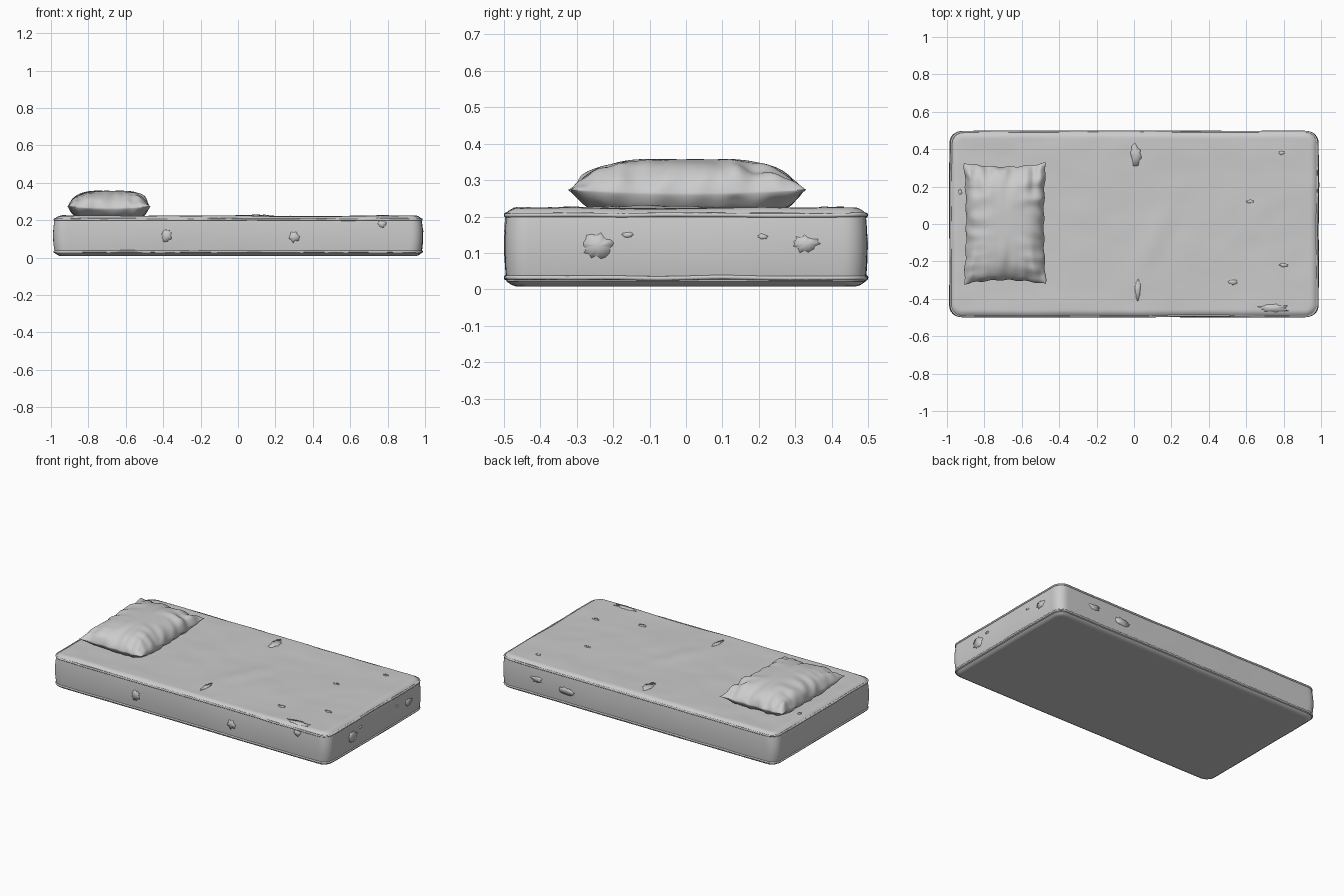
import bpy, bmesh, math, random
from mathutils import Vector, noise
from mathutils.bvhtree import BVHTree

random.seed(4)
if "Cube" in bpy.data.objects:
    bpy.data.objects.remove(bpy.data.objects["Cube"], do_unlink=True)

GREY = (0.6, 0.6, 0.6, 1)
cloth = bpy.data.materials.new("grey cloth")
cloth.diffuse_color = GREY
cloth.use_nodes = True
cloth.node_tree.nodes["Principled BSDF"].inputs["Base Color"].default_value = GREY


def finish(bm, name, angle=60):
    mesh = bpy.data.meshes.new(name)
    bm.to_mesh(mesh)
    mesh.materials.append(cloth)
    ob = bpy.data.objects.new(name, mesh)
    bpy.context.collection.objects.link(ob)
    bpy.ops.object.select_all(action="DESELECT")
    ob.select_set(True)
    bpy.context.view_layer.objects.active = ob
    bpy.ops.object.shade_smooth_by_angle(angle=math.radians(angle))
    return ob


def ease(t):
    # Packs the grid lines towards the edges
    return math.sin(t * math.pi / 2)


def crease(x, y):
    # Slanting fold across the middle of the bed, fading at its ends
    across = (x - 0.1) - 0.42 * (y + 0.1)
    return math.exp(-(across / 0.035) ** 2) * math.exp(-((y + 0.08) / 0.2) ** 2)


# Mattress: a rounded box with soft sides and a lumpy top
HALF = Vector((0.975, 0.49, 0.107))
MID_Z = 0.115
CORNER, EDGE = 0.06, 0.03


def mattress_point(co):
    x, y, z = (ease(c) * h for c, h in zip(co, HALF))
    rim = 1 - max(0, (abs(z) - HALF.z + EDGE) / EDGE)
    inset = EDGE * (1 - math.sqrt(max(0, 1 - (1 - rim) ** 2)))
    side = Vector((x, y))
    core = Vector((max(-HALF.x + CORNER, min(HALF.x - CORNER, x)),
                   max(-HALF.y + CORNER, min(HALF.y - CORNER, y))))
    off = side - core
    if off.length > 0:
        reach = max(abs(off.x), abs(off.y))
        side = core + off.normalized() * reach
    # Dome the rim on the caps so they meet the rounded sides
    border = max(abs(side.x) - HALF.x + EDGE, abs(side.y) - HALF.y + EDGE, 0)
    if (side - core).length > CORNER - EDGE:
        border = max(border, (side - core).length - CORNER + EDGE)
    if abs(co.z) > 0.999:
        f = min(1, border / EDGE)
        z -= math.copysign(EDGE * 0.45 * f * f, z)
    else:
        z *= 1 - EDGE * 0.45 / HALF.z
        bulge = 1 + 0.013 * (1 - (z / HALF.z) ** 2)
        side *= bulge
    n = noise.noise(Vector((side.x * 3, side.y * 3, z * 4 + 5)))
    fine = noise.noise(Vector((side.x * 9, side.y * 9, z * 12)))
    side += side.normalized() * 0.004 * n
    if z > 0:
        z += (z / HALF.z) * (0.005 * n + 0.0025 * fine + 0.009 * crease(side.x, side.y))
    return Vector((side.x, side.y, z + MID_Z))


bm = bmesh.new()
bmesh.ops.create_cube(bm, size=2)
bmesh.ops.subdivide_edges(bm, edges=bm.edges[:], cuts=63, use_grid_fill=True)
for v in bm.verts:
    v.co = mattress_point(v.co.copy())
bm.normal_update()
surface = BVHTree.FromBMesh(bm)
finish(bm, "mattress")
bm.free()


# Piping: a thin welt round the upper and lower edges
def piping(name, z):
    bm = bmesh.new()
    rings, sides = [], 8
    path = []
    for sx, sy, start in ((1, 1, 0), (-1, 1, 90), (-1, -1, 180), (1, -1, 270)):
        for step in range(9):
            a = math.radians(start + step * 11.25)
            path.append(Vector((sx * (HALF.x - CORNER) + CORNER * math.cos(a),
                                sy * (HALF.y - CORNER) + CORNER * math.sin(a), z)))
    # Fill in the straight runs so the welt follows the cloth
    fine = []
    for i, p in enumerate(path):
        q = path[(i + 1) % len(path)]
        count = max(1, int((q - p).length / 0.05))
        fine += [p.lerp(q, k / count) for k in range(count)]
    for i, p in enumerate(fine):
        t = (fine[(i + 1) % len(fine)] - fine[i - 1]).normalized()
        out = Vector((t.y, -t.x, 0))
        hit = surface.ray_cast(p + out * 0.2, -out)[0]
        base = hit if hit else p
        base.z += 0.003 * noise.noise(base * 6)
        ring = []
        for k in range(sides):
            a = k * math.tau / sides
            ring.append(bm.verts.new(base + 0.006 * (out * math.cos(a) + Vector((0, 0, math.sin(a))))))
        rings.append(ring)
    for i, ring in enumerate(rings):
        nxt = rings[(i + 1) % len(rings)]
        for k in range(sides):
            bm.faces.new((ring[k], nxt[k], nxt[(k + 1) % sides], ring[(k + 1) % sides]))
    bmesh.ops.recalc_face_normals(bm, faces=bm.faces[:])
    finish(bm, name)
    bm.free()


piping("upper_piping", 0.204)
piping("lower_piping", 0.032)


# Torn patches: ragged thin plates laid on the cloth
def torn_patch(name, centre, normal, width, height):
    n = Vector(normal)
    up = Vector((0, 1, 0)) if n.z else Vector((0, 0, 1))
    along = up.cross(n)
    bm = bmesh.new()

    def place(a, r):
        p = Vector(centre) + along * math.cos(a) * width * r + up * math.sin(a) * height * r
        hit = surface.ray_cast(p + n * 0.5, -n)[0]
        return bm.verts.new((hit if hit else p) + n * 0.002)

    count = 22
    rim = [place(i * math.tau / count, random.uniform(0.32, 0.55)) for i in range(count)]
    mid = place(0, 0)
    for i in range(count):
        bm.faces.new((mid, rim[i], rim[(i + 1) % count]))
    ob = finish(bm, name, 30)
    bm.free()
    solid = ob.modifiers.new("thickness", "SOLIDIFY")
    solid.thickness = 0.004


TOP, FRONT, BACK, END = (0, 0, 1), (0, -1, 0), (0, 1, 0), (1, 0, 0)
tears = [
    (0.01, 0.37, 0.2, TOP, 0.07, 0.12), (0.02, -0.35, 0.2, TOP, 0.03, 0.12),
    (0.75, -0.45, 0.2, TOP, 0.17, 0.05), (0.53, -0.31, 0.2, TOP, 0.05, 0.03),
    (0.62, 0.12, 0.2, TOP, 0.05, 0.02), (0.79, 0.38, 0.2, TOP, 0.04, 0.02),
    (0.8, -0.22, 0.2, TOP, 0.05, 0.02), (-0.93, 0.17, 0.2, TOP, 0.02, 0.03),
    (-0.38, -0.5, 0.115, FRONT, 0.06, 0.07), (0.3, -0.5, 0.11, FRONT, 0.06, 0.06),
    (0.77, -0.5, 0.18, FRONT, 0.05, 0.04),
    (0.98, -0.24, 0.12, END, 0.09, 0.07), (0.98, 0.33, 0.125, END, 0.08, 0.05),
    (0.98, -0.16, 0.15, END, 0.03, 0.015), (0.98, 0.21, 0.145, END, 0.03, 0.015),
    (0.72, 0.5, 0.13, BACK, 0.08, 0.04), (0.5, 0.5, 0.11, BACK, 0.12, 0.05),
]
for i, (x, y, z, face, w, h) in enumerate(tears):
    torn_patch(f"torn_patch_{i + 1}", (x, y, z), face, w, h)

# Pillow: two puffed sheets joined at a seam, with pleats running in from the edges
NU, NV = 48, 64
bm = bmesh.new()
for top in (True, False):
    grid = []
    for i in range(NU + 1):
        row = []
        for j in range(NV + 1):
            u, v = ease(2 * i / NU - 1), ease(2 * j / NV - 1)
            puff = ((1 - u ** 4) * (1 - v ** 4)) ** 0.7
            x = u * (0.22 - 0.012 * (1 - v * v)) + 0.003 * math.sin(v * 19) * u ** 6
            y = v * (0.325 - 0.022 * (1 - u * u)) + 0.003 * math.sin(u * 15) * v ** 6
            pleat = noise.noise(Vector((u * 5, v * 1.5, 2))) * v ** 2
            pleat += noise.noise(Vector((u * 1.5, v * 6, 7))) * u ** 2
            pleat *= min(1, 3 * puff)
            seam = 0.262 + 0.012 * (u * v) ** 2
            if top:
                z = seam + 0.095 * puff + 0.028 * pleat
            else:
                z = max(0.222, seam - 0.075 * puff + 0.012 * pleat)
            row.append(bm.verts.new((x - 0.69, y + 0.003, z)))
        grid.append(row)
    for i in range(NU):
        for j in range(NV):
            quad = [grid[i][j], grid[i + 1][j], grid[i + 1][j + 1], grid[i][j + 1]]
            bm.faces.new(quad if top else quad[::-1])
bmesh.ops.remove_doubles(bm, verts=bm.verts[:], dist=0.00005)
finish(bm, "pillow", 70)
bm.free()
